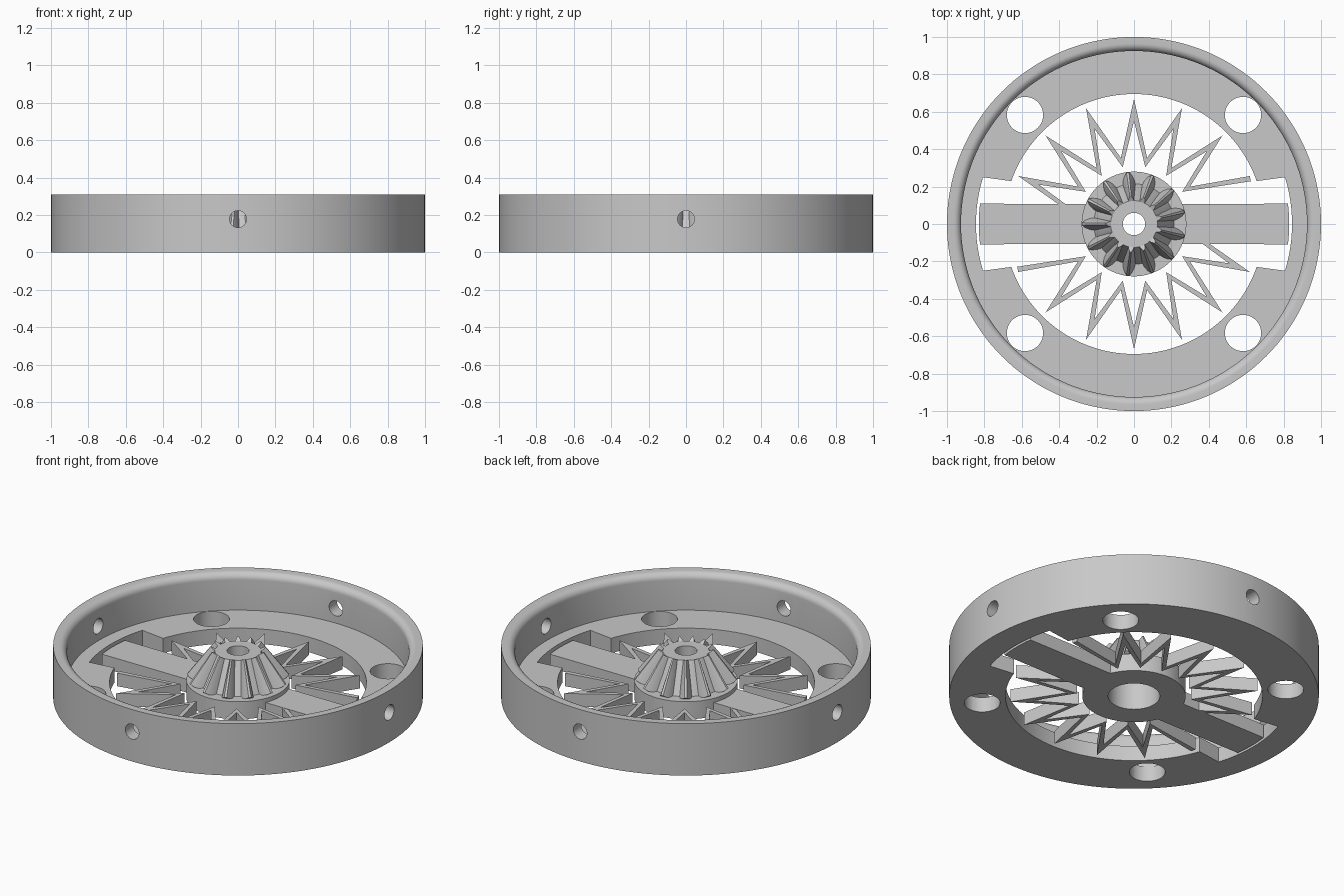
import bpy, bmesh
from math import sin, cos, pi, radians
from mathutils import Matrix

cube = bpy.data.objects.get("Cube")
if cube:
    bpy.data.objects.remove(cube, do_unlink=True)

grey = bpy.data.materials.new("light grey")
grey.use_nodes = True
COLOUR = (0.58, 0.58, 0.58, 1)
grey.diffuse_color = COLOUR
grey.node_tree.nodes["Principled BSDF"].inputs["Base Color"].default_value = COLOUR


def polar(r, degrees):
    a = radians(degrees)
    return (r * cos(a), r * sin(a))


def finish(name, bm):
    bmesh.ops.recalc_face_normals(bm, faces=bm.faces)
    mesh = bpy.data.meshes.new(name)
    bm.to_mesh(mesh)
    bm.free()
    mesh.materials.append(grey)
    obj = bpy.data.objects.new(name, mesh)
    bpy.context.collection.objects.link(obj)
    return obj


def activate(obj):
    bpy.ops.object.select_all(action='DESELECT')
    obj.select_set(True)
    bpy.context.view_layer.objects.active = obj


def smooth(obj):
    activate(obj)
    bpy.ops.object.shade_smooth_by_angle(angle=radians(30))


def lathe(name, profile, steps):
    """Revolve a closed (radius, z) profile around z."""
    bm = bmesh.new()
    rings = []
    for i in range(steps):
        a = 2 * pi * i / steps
        rings.append([bm.verts.new((r * cos(a), r * sin(a), z)) for r, z in profile])
    n = len(profile)
    for i in range(steps):
        p, q = rings[i], rings[(i + 1) % steps]
        for j in range(n):
            k = (j + 1) % n
            bm.faces.new((p[j], q[j], q[k], p[k]))
    return finish(name, bm)


def prism(name, outline, z0, z1, turn=0):
    """Extrude a flat outline upward, turned about z."""
    bm = bmesh.new()
    base = bm.faces.new([bm.verts.new((x, y, z0)) for x, y in outline])
    top = bmesh.ops.extrude_face_region(bm, geom=[base], use_keep_orig=True)
    verts = [v for v in top["geom"] if isinstance(v, bmesh.types.BMVert)]
    bmesh.ops.translate(bm, verts=verts, vec=(0, 0, z1 - z0))
    bmesh.ops.rotate(bm, verts=bm.verts, matrix=Matrix.Rotation(turn, 3, 'Z'))
    return finish(name, bm)


def cylinder(name, radius, depth, matrix):
    bm = bmesh.new()
    bmesh.ops.create_cone(bm, cap_ends=True, segments=48, radius1=radius,
                          radius2=radius, depth=depth, matrix=matrix)
    return finish(name, bm)


def cut(target, cutter):
    cutter.hide_render = True
    mod = target.modifiers.new("cut", 'BOOLEAN')
    mod.operation = 'DIFFERENCE'
    mod.solver = 'EXACT'
    mod.object = cutter
    activate(target)
    bpy.ops.object.modifier_apply(modifier=mod.name)
    bpy.data.objects.remove(cutter, do_unlink=True)


# Outer rim with rounded inner lip and flat floor flange
FILLET = 0.04
lip = [(0.965 - FILLET * sin(i * pi / 16), 0.27 + FILLET * cos(i * pi / 16))
       for i in range(9)]
rim = lathe("rim", [(0.695, 0), (1, 0), (1, 0.31)] + lip
            + [(0.925, 0.09), (0.695, 0.09)], 144)

# Round holes in the flange
for sx in (-1, 1):
    for sy in (-1, 1):
        cut(rim, cylinder("flange_hole", 0.097, 0.4,
                          Matrix.Translation((sx * 0.583, sy * 0.583, 0))))

# Radial holes through the rim wall
for axis in 'XY':
    cut(rim, cylinder("wall_hole", 0.045, 2.4,
                      Matrix.Translation((0, 0, 0.178)) @ Matrix.Rotation(pi / 2, 4, axis)))

# Notches around the bar ends
notch = [(0.6, -0.222)] + [polar(0.845, -17.2 + 34.4 * i / 12) for i in range(13)] + [(0.6, 0.222)]
for turn in (0, pi):
    cut(rim, prism("notch", notch, -0.1, 0.15, turn))
smooth(rim)

# Hub with bevel gear core, shaft hole and counterbore
hub = lathe("hub", [(0.14, 0), (0.28, 0), (0.28, 0.105), (0.215, 0.105), (0.125, 0.28),
                    (0.06, 0.28), (0.06, 0.17), (0.14, 0.17)], 72)
smooth(hub)

# Bevel gear teeth: each a tapered hull of two end sections (radius, z, half width)
TEETH = 13
section = [(0.20, 0.10, 0.036), (0.235, 0.104, 0.03), (0.26, 0.112, 0.02), (0.277, 0.125, 0.007),
           (0.105, 0.27, 0.017), (0.135, 0.285, 0.012), (0.15, 0.295, 0.004)]
bm = bmesh.new()
for i in range(TEETH):
    turn = Matrix.Rotation(pi + 2 * pi * i / TEETH, 3, 'Z')
    verts = []
    for r, z, w in section:
        for s in (-1, 1):
            v = bm.verts.new((r, s * w, z))
            v.co = turn @ v.co
            verts.append(v)
    bmesh.ops.convex_hull(bm, input=verts)
smooth(finish("gear_teeth", bm))

# Cross bars with curved ends, and zigzag springs on either side
bar = [(0.2, -0.108)] + [polar(0.83, -7.5 + 15 * i / 8) for i in range(9)] + [(0.2, 0.108)]
STEP = 11.25
outer = [polar(0.36 if k % 2 else 0.67, k * STEP) for k in range(2, 16)]
inner = [polar(0.31 if k % 2 else 0.55, k * STEP) for k in range(15, 2, -1)]
zigzag = outer + inner + [polar(0.665, 20.1)]
for bar_name, spring_name, turn in (("left_bar", "back_spring", 0),
                                    ("right_bar", "front_spring", pi)):
    prism(bar_name, bar, 0, 0.08, turn)
    prism(spring_name, zigzag, 0, 0.078, turn)
